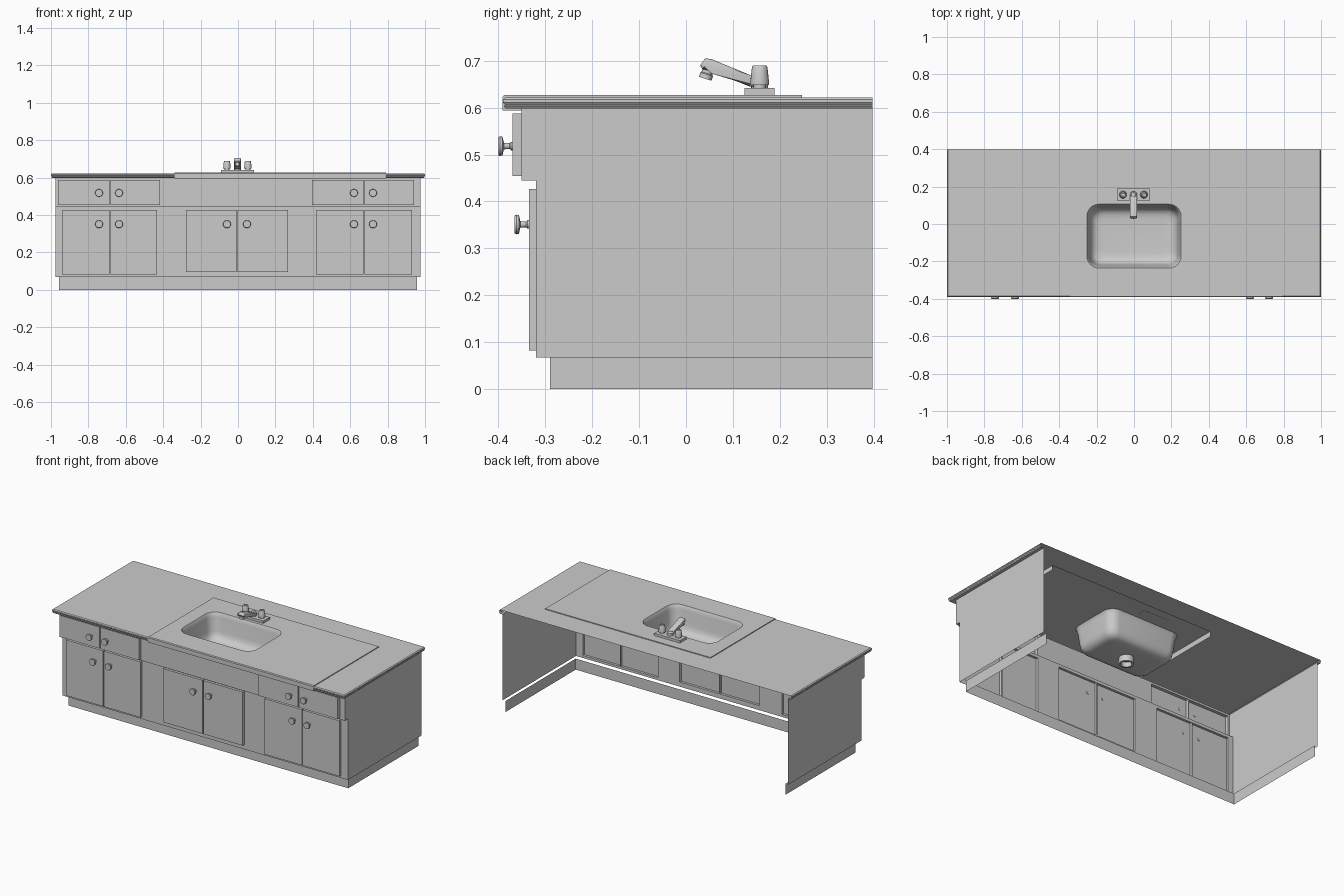
import bpy, bmesh, math
from mathutils import Vector, Matrix

if "Cube" in bpy.data.objects:
    bpy.data.objects.remove(bpy.data.objects["Cube"])


def finish(name, bm, flip=False, smooth=False):
    bmesh.ops.remove_doubles(bm, verts=bm.verts, dist=1e-5)
    bmesh.ops.recalc_face_normals(bm, faces=bm.faces)
    if flip:
        bmesh.ops.reverse_faces(bm, faces=bm.faces)
    me = bpy.data.meshes.new(name)
    bm.to_mesh(me)
    bm.free()
    ob = bpy.data.objects.new(name, me)
    bpy.context.collection.objects.link(ob)
    if smooth:
        bpy.ops.object.select_all(action='DESELECT')
        ob.select_set(True)
        bpy.context.view_layer.objects.active = ob
        bpy.ops.object.shade_smooth_by_angle(angle=math.radians(35))
    return ob


def face(bm, pts):
    return bm.faces.new([bm.verts.new(p) for p in pts])


def loft(bm, rings, closed=True):
    rows = [[bm.verts.new(p) for p in r] for r in rings]
    n = len(rows[0])
    for a, b in zip(rows, rows[1:]):
        for i in range(n if closed else n - 1):
            j = (i + 1) % n
            bm.faces.new((a[i], a[j], b[j], b[i]))
    return rows


def u_path(x, yf, z, back=0.397):
    return [(-x, back, z), (-x, yf, z), (x, yf, z), (x, back, z)]


def lathe(name, profile, mat, seg=20):
    """profile of (radius, height), turned about z and placed by a matrix"""
    bm = bmesh.new()
    rings = [[mat @ Vector((r * math.cos(2 * math.pi * i / seg),
                            r * math.sin(2 * math.pi * i / seg), h))
              for i in range(seg)] for r, h in profile]
    rows = loft(bm, rings)
    bm.faces.new(rows[0])
    bm.faces.new(rows[-1])
    return finish(name, bm, smooth=True)


def front_wall(bm, x, y, z0, z1, holes):
    """front sheet left open behind each door or drawer"""
    xs = sorted({-x, x, *[v for h in holes for v in h[:2]]})
    zs = sorted({z0, z1, *[v for h in holes for v in h[2:]]})
    for a, b in zip(xs, xs[1:]):
        for c, d in zip(zs, zs[1:]):
            mx, mz = (a + b) / 2, (c + d) / 2
            if not any(h[0] < mx < h[1] and h[2] < mz < h[3] for h in holes):
                face(bm, [(a, y, c), (b, y, c), (b, y, d), (a, y, d)])


def raised_front(name, hole, y, depth):
    a, b, c, d = hole
    ring = [(a, c), (b, c), (b, d), (a, d)]
    bm = bmesh.new()
    rows = loft(bm, [[(u, yy, v) for u, v in ring] for yy in (y, y - depth)])
    bm.faces.new(rows[1])
    finish(name, bm)


def pair(x0, xm, x1, z0, z1):
    g = 0.003
    return [(x0, xm - g, z0, z1), (xm + g, x1, z0, z1)]


doors = (pair(-0.94, -0.684, -0.433, 0.083, 0.427)
         + pair(-0.277, -0.005, 0.267, 0.096, 0.427)
         + pair(0.417, 0.674, 0.93, 0.083, 0.427))
drawers = pair(-0.963, -0.684, -0.417, 0.454, 0.587) + pair(0.396, 0.674, 0.941, 0.454, 0.587)

# toe kick
bm = bmesh.new()
loft(bm, [u_path(0.957, -0.29, z) for z in (0, 0.068)], False)
finish("toe_kick", bm)

# open-backed carcass: lower and upper stages joined by a ledge
bm = bmesh.new()
X = 0.976
for yf, z0, z1, holes in ((-0.32, 0.068, 0.445, doors), (-0.35, 0.445, 0.6, drawers)):
    front_wall(bm, X, yf, z0, z1, holes)
    for s in (-X, X):
        face(bm, [(s, yf, z0), (s, 0.397, z0), (s, 0.397, z1), (s, yf, z1)])
face(bm, [(-X, -0.35, 0.445), (X, -0.35, 0.445), (X, -0.32, 0.445), (-X, -0.32, 0.445)])
finish("carcass", bm)

# doors, drawers
for i, h in enumerate(doors):
    raised_front(f"door_{i}", h, -0.32, 0.015)
for i, h in enumerate(drawers):
    raised_front(f"drawer_{i}", h, -0.35, 0.02)

# knobs
knob = [(0.009, -0.003), (0.009, 0.002), (0.006, 0.005), (0.007, 0.017),
        (0.02, 0.02), (0.021, 0.025), (0.019, 0.029)]
spots = [(x, -0.371, 0.518) for x in (-0.743, -0.636, 0.62, 0.722)]
spots += [(x, -0.336, 0.351) for x in (-0.743, -0.636, -0.059, 0.048, 0.62, 0.722)]
for i, p in enumerate(spots):
    lathe(f"knob_{i}", knob, Matrix.Translation(p) @ Matrix.Rotation(math.pi / 2, 4, 'X'), 16)

# countertop with rounded nosing, open where the sink panel sits
PX0, PX1, PY = -0.34, 0.79, 0.247
bm = bmesh.new()
nosing = [(0.04, 0.598), (0.006, 0.598), (0.002, 0.603), (0.004, 0.606),
          (0.0, 0.611), (0.0, 0.617), (0.005, 0.622)]
loft(bm, [u_path(1 - min(i, 0.024), -0.39 + i, z) for i, z in nosing], False)
xs, ys = (-0.995, PX0, PX1, 0.995), (-0.385, PY, 0.397)
for i in range(3):
    for j in range(2):
        if (i, j) != (1, 0):
            face(bm, [(xs[i], ys[j], 0.622), (xs[i + 1], ys[j], 0.622),
                      (xs[i + 1], ys[j + 1], 0.622), (xs[i], ys[j + 1], 0.622)])
finish("countertop", bm)


# sink outline
def basin_ring(inset, z, seg=7):
    hx, hy, r = 0.252 - inset, 0.171 - inset, 0.065 - inset * 0.4
    pts = []
    for k, (sx, sy) in enumerate(((1, 1), (-1, 1), (-1, -1), (1, -1))):
        for s in range(seg):
            a = math.pi / 2 * (k + s / (seg - 1))
            pts.append((sx * (hx - r) + r * math.cos(a),
                        -0.065 + sy * (hy - r) + r * math.sin(a), z))
    return pts


# raised sink panel with front apron and side flaps
T = 0.627
bm = bmesh.new()
edges = []
outer = [(PX0, -0.387, T), (PX1, -0.387, T), (PX1, PY, T), (PX0, PY, T)]
for loop in (outer, basin_ring(0, T)):
    vs = [bm.verts.new(p) for p in loop]
    edges += [bm.edges.new((vs[i], vs[(i + 1) % len(vs)])) for i in range(len(vs))]
bmesh.ops.triangle_fill(bm, edges=edges, use_beauty=True, normal=(0, 0, 1))
apron = [(-0.387, T), (-0.391, 0.622), (-0.391, 0.594), (-0.35, 0.594)]
loft(bm, [[(x, y, z) for y, z in apron] for x in (PX0, PX1)], False)
for x in (PX0, PX1):
    face(bm, [(x, -0.387, T), (x, -0.391, 0.622), (x, -0.391, 0.594), (x, PY, 0.594), (x, PY, T)])
face(bm, [(PX0, PY, T), (PX1, PY, T), (PX1, PY, 0.622), (PX0, PY, 0.622)])
finish("sink_panel", bm)

# basin
bm = bmesh.new()
rows = loft(bm, [basin_ring(i, z) for i, z in (
    (0, T), (0.003, 0.623), (0.008, 0.6), (0.018, 0.52), (0.024, 0.497),
    (0.036, 0.48), (0.055, 0.471), (0.08, 0.468))])
bm.faces.new(rows[-1])
finish("sink_basin", bm, flip=True, smooth=True)

# drain under the basin
lathe("drain", [(0.042, 0.468), (0.042, 0.43), (0.03, 0.43), (0.03, 0.46)],
      Matrix.Translation((0, -0.065, 0)), 24)

# tap base plate
FX, FY = -0.003, 0.157
bm = bmesh.new()
bmesh.ops.create_cube(bm, size=1, matrix=Matrix.Translation((FX, FY, 0.634))
                      @ Matrix.Diagonal((0.176, 0.064, 0.016, 1)))
finish("tap_base", bm)

# tap handles and centre post
for side, s in (("left", -1), ("right", 1)):
    lathe(f"tap_handle_{side}", [(0.013, 0.64), (0.013, 0.648), (0.02, 0.648), (0.02, 0.654),
                                 (0.0165, 0.686), (0.014, 0.69), (0.009, 0.69), (0.008, 0.687)],
          Matrix.Translation((FX + s * 0.056, FY, 0)))
lathe("tap_post", [(0.018, 0.64), (0.018, 0.66), (0.012, 0.667)], Matrix.Translation((FX, FY, 0)))

# spout from its side profile
side = [(0.165, 0.645), (0.168, 0.66), (0.14, 0.668), (0.055, 0.703), (0.041, 0.705),
        (0.03, 0.69), (0.035, 0.682), (0.057, 0.678), (0.135, 0.645)]
bm = bmesh.new()
rows = loft(bm, [[(FX + x, y, z) for y, z in side] for x in (-0.019, 0.019)])
caps = [bm.faces.new(r) for r in rows]
bmesh.ops.bevel(bm, geom=list({e for f in caps for e in f.edges}), offset=0.006,
                segments=3, profile=0.5, affect='EDGES')
finish("spout", bm, smooth=True)

# nozzle
lathe("nozzle", [(0.012, 0.0), (0.012, 0.018), (0.014, 0.02), (0.014, 0.03), (0.009, 0.03), (0.009, 0.025)],
      Matrix.Translation((FX, 0.05, 0.69)) @ Matrix.Rotation(math.pi - 0.3, 4, 'X'))
